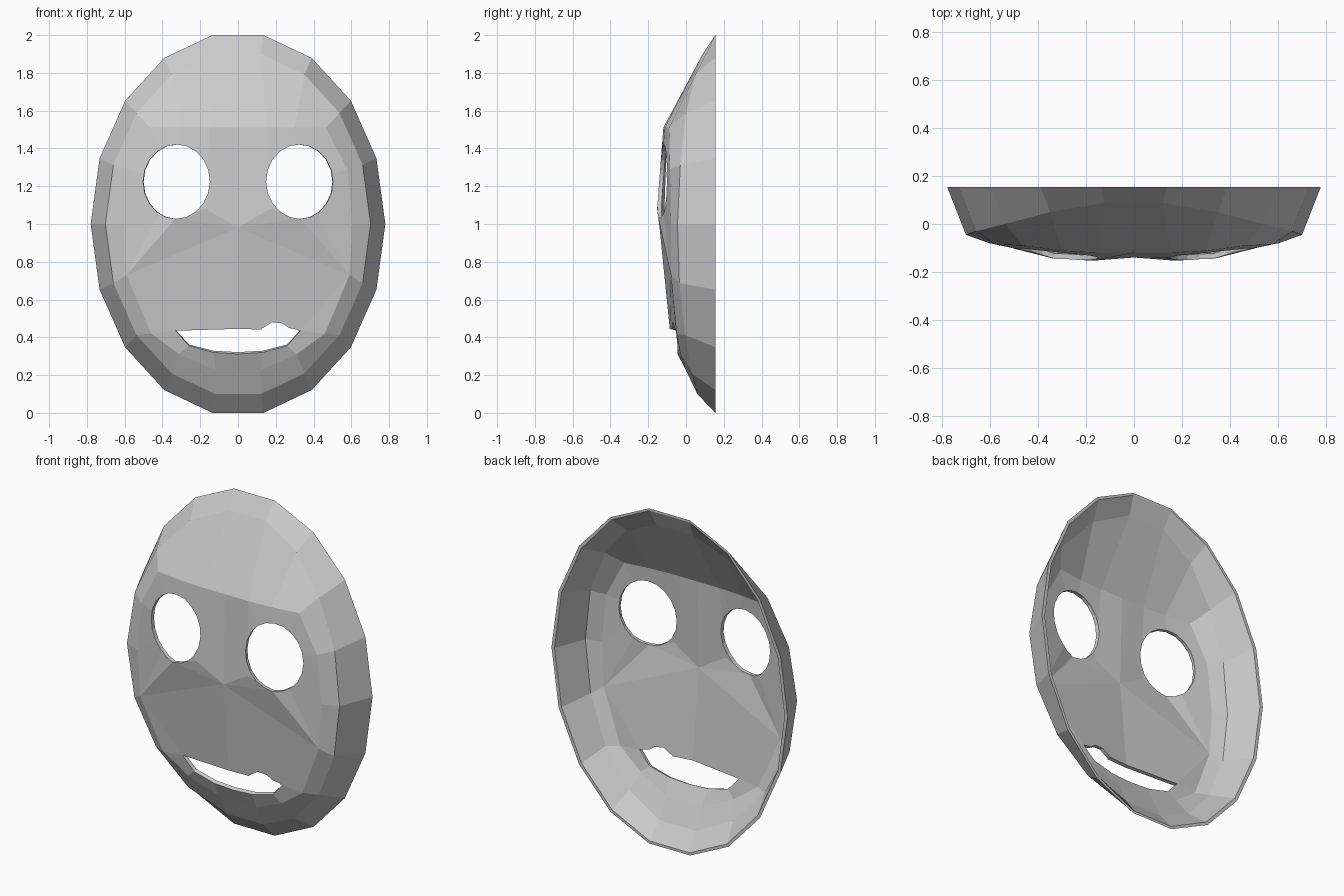
import bpy, bmesh, math
from mathutils import Vector

if "Cube" in bpy.data.objects:
    bpy.data.objects.remove(bpy.data.objects["Cube"])

BACK = 0.155


def outline(scale, ys):
    """Half of an 18-sided oval, top centre to bottom centre."""
    pts = []
    for a, y in zip(range(80, -81, -20), ys):
        r = math.radians(a)
        pts.append((0.78 * scale * math.cos(r), y, 1 + 1.0154 * scale * math.sin(r)))
    return [(0, pts[0][1], pts[0][2])] + pts + [(0, pts[-1][1], pts[-1][2])]


def make_object(name, bm):
    me = bpy.data.meshes.new(name)
    bm.to_mesh(me)
    bm.free()
    ob = bpy.data.objects.new(name, me)
    bpy.context.collection.objects.link(ob)
    return ob


# Rings from the back edge to the face plate
A = outline(1.0, [BACK] * 9)
B = outline(0.9, [.088, .05, .0, -.03, -.045, -.035, -.005, .03, .06])
C = [(0, -.12, 1.51), (.15, -.12, 1.51), (.30, -.112, 1.51), (.465, -.09, 1.51),
     (.58, -.085, 1.29), (.605, -.08, 1.0), (.59, -.08, .73), (.46, -.05, .42),
     (.31, -.03, .31), (.12, .0, .225), (0, .0, .225)]
# Eye centre, lower eye points, nose, mouth corner, upper and lower lip
E, K, J = (.33, -.137, 1.22), (.33, -.146, 1.03), (.17, -.153, 1.08)
N, L, T = (0, -.14, .98), (.33, -.053, .435), (0, -.086, .445)
Q1, Q2, Q3 = (.26, -.045, .355), (.13, -.045, .32), (0, -.045, .312)

faces = []
for r, s in ((A, B), (B, C)):
    for i in range(10):
        faces.append((r[i], r[i + 1], s[i + 1], s[i]))
faces += [(C[i], C[i + 1], E) for i in range(1, 6)]
faces += [(C[6], K, E), (K, J, E), (J, C[1], E), (C[0], C[1], J, N),
          (N, J, K), (N, K, C[6]), (N, C[6], L, T), (C[6], C[7], L),
          (C[7], C[8], Q1, L), (C[8], C[9], Q2, Q1), (C[9], C[10], Q3, Q2)]

# Mask shell: both halves, merged
bm = bmesh.new()
for side in (1, -1):
    for f in faces:
        bm.faces.new([bm.verts.new((side * x, y, z)) for x, y, z in f])
bmesh.ops.remove_doubles(bm, verts=bm.verts, dist=1e-4)
bmesh.ops.recalc_face_normals(bm, faces=bm.faces)
bm.normal_update()
if sum((f.normal.y * f.calc_area() for f in bm.faces)) > 0:
    bmesh.ops.reverse_faces(bm, faces=bm.faces)
mask = make_object("mask", bm)
bpy.context.view_layer.objects.active = mask
mask.select_set(True)


def apply_modifier(kind, **props):
    m = mask.modifiers.new(kind.lower(), kind)
    for k, v in props.items():
        setattr(m, k, v)
    bpy.ops.object.modifier_apply(modifier=m.name)


# Wall thickness, with the back edge kept flat
apply_modifier('SOLIDIFY', thickness=0.022, offset=-1)
for v in mask.data.vertices:
    v.co.y = min(v.co.y, BACK)


def cut(name, pts, centre, turn):
    """Cut a prism with the given x-z profile through the mask."""
    bm = bmesh.new()
    f = bm.faces.new([bm.verts.new((x, -.4, z)) for x, z in pts])
    ext = bmesh.ops.extrude_face_region(bm, geom=[f])['geom']
    bmesh.ops.translate(bm, vec=Vector((0, .8, 0)),
                        verts=[g for g in ext if isinstance(g, bmesh.types.BMVert)])
    bmesh.ops.recalc_face_normals(bm, faces=bm.faces)
    ob = make_object(name, bm)
    ob.location = centre
    ob.rotation_euler.z = turn
    ob.hide_render = True
    bpy.context.view_layer.update()
    apply_modifier('BOOLEAN', object=ob, operation='DIFFERENCE', solver='EXACT')
    bpy.data.objects.remove(ob)


# Eye holes
oval = [(.178 * math.cos(t * math.pi / 10), .197 * math.sin(t * math.pi / 10)) for t in range(20)]
for side in (1, -1):
    cut("eye_cutter", oval, (side * .327, -.13, 1.224), side * math.radians(8))

# Chip in the upper lip
cut("lip_cutter", [(.12, .40), (.125, .447), (.15, .46), (.18, .48), (.235, .474),
                   (.27, .45), (.315, .44), (.315, .435), (.29, .40)], (0, -.3, 0), 0)
